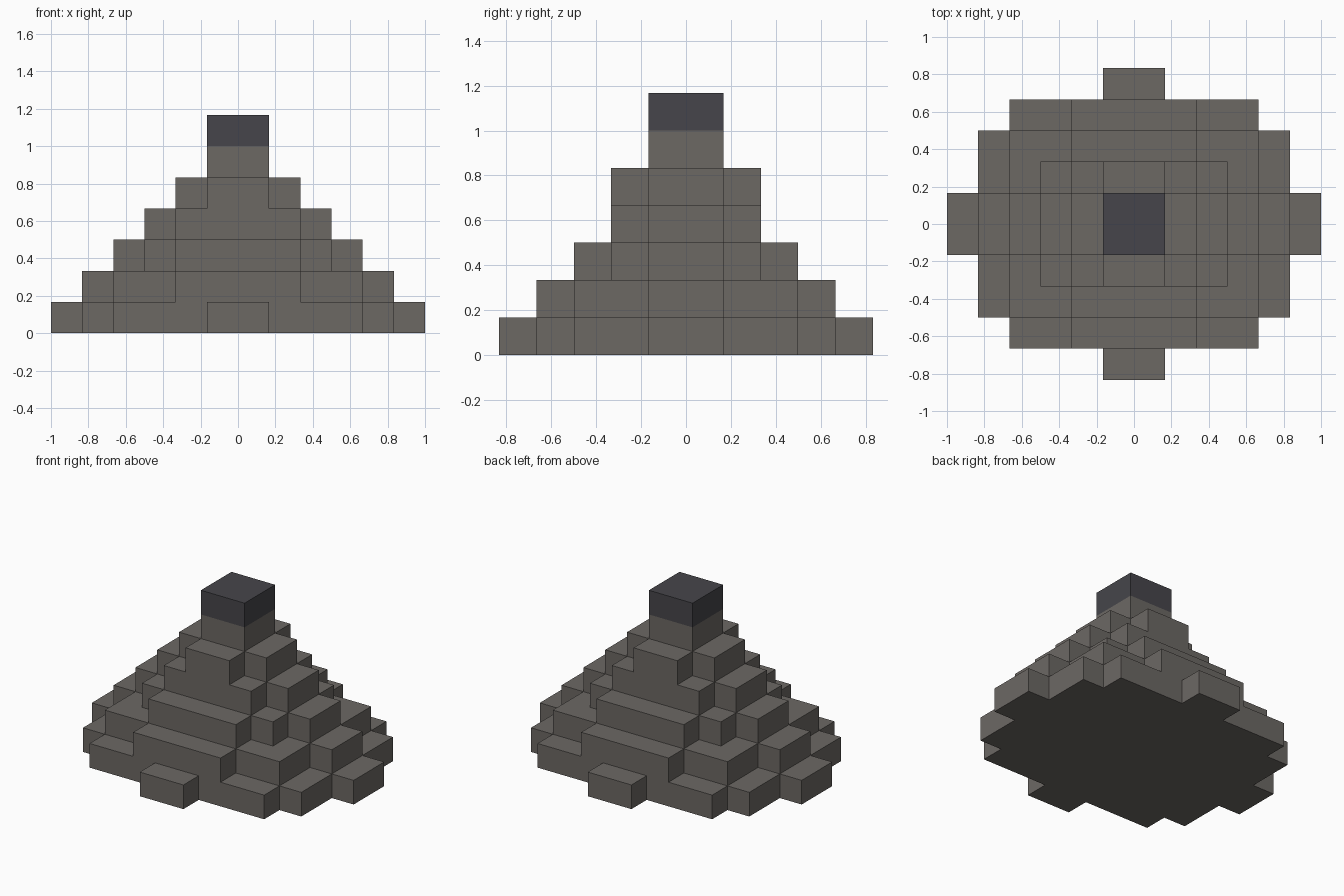
import bpy
import bmesh

if "Cube" in bpy.data.objects:
    bpy.data.objects.remove(bpy.data.objects["Cube"], do_unlink=True)

U = 1 / 6  # edge of one block


def make_material(name, rgb):
    mat = bpy.data.materials.new(name)
    mat.use_nodes = True
    mat.diffuse_color = (*rgb, 1)
    bsdf = mat.node_tree.nodes["Principled BSDF"]
    bsdf.inputs["Base Color"].default_value = (*rgb, 1)
    bsdf.inputs["Roughness"].default_value = 0.9
    return mat


stone = make_material("warm grey stone", (0.150, 0.138, 0.127))
dark = make_material("dark slate", (0.061, 0.060, 0.069))


def stepped_outline(steps):
    """Full outline of overlapping centred rectangles, given as half sizes
    from widest in x to widest in y."""
    quarter = []
    for i, (x, y) in enumerate(steps):
        if i:
            quarter.append((x, steps[i - 1][1]))  # inner corner
        quarter.append((x, y))                    # outer corner
    back = quarter[::-1]
    return (quarter + [(-x, y) for x, y in back]
            + [(-x, -y) for x, y in quarter] + [(x, -y) for x, y in back])


def add_tier(name, level, steps, mat):
    bm = bmesh.new()
    z = level * U
    base = bm.faces.new([bm.verts.new((x * U, y * U, z))
                         for x, y in stepped_outline(steps)])
    result = bmesh.ops.extrude_face_region(bm, geom=[base], use_keep_orig=True)
    top = [v for v in result["geom"] if isinstance(v, bmesh.types.BMVert)]
    bmesh.ops.translate(bm, vec=(0, 0, U), verts=top)
    bmesh.ops.recalc_face_normals(bm, faces=bm.faces)
    mesh = bpy.data.meshes.new(name)
    bm.to_mesh(mesh)
    bm.free()
    mesh.materials.append(mat)
    obj = bpy.data.objects.new(name, mesh)
    bpy.context.collection.objects.link(obj)


# Tiers of the stepped mound, bottom to top, with half sizes in blocks
tiers = [
    ("base_tier", [(6, 1), (5, 3), (4, 4), (1, 5)], stone),
    ("second_tier", [(5, 1), (4, 3), (2, 4)], stone),
    ("third_tier", [(4, 1), (3, 2), (2, 3)], stone),
    ("fourth_tier", [(3, 1), (2, 2)], stone),
    ("fifth_tier", [(2, 1), (1, 2)], stone),
    ("neck_block", [(1, 1)], stone),
    ("dark_cap", [(1, 1)], dark),
]
for level, (name, steps, mat) in enumerate(tiers):
    add_tier(name, level, steps, mat)
